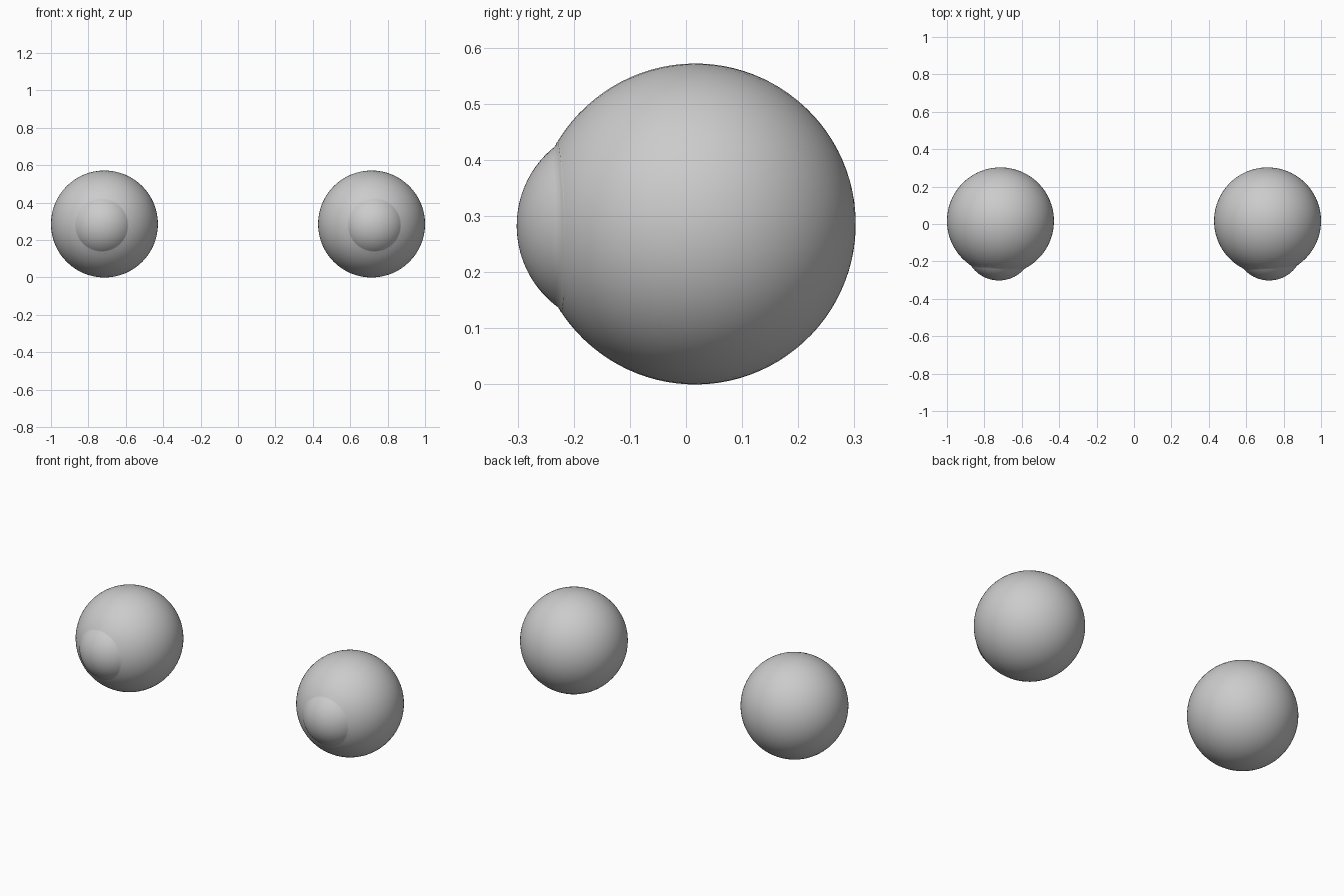
import bpy, bmesh, math
from mathutils import Vector, Matrix

if "Cube" in bpy.data.objects:
    bpy.data.objects.remove(bpy.data.objects["Cube"])

R = 0.286                      # eyeball radius
CAP_R, TIP = 0.181, 0.3185     # cornea curvature and tip distance


def lathe(name, profile, matrix, steps=64):
    """Spin (radius, height) points about local Z and place the result."""
    bm = bmesh.new()
    verts = [bm.verts.new((r, 0, h)) for r, h in profile]
    edges = [bm.edges.new(p) for p in zip(verts, verts[1:])]
    bmesh.ops.spin(bm, geom=verts + edges, cent=(0, 0, 0), axis=(0, 0, 1),
                   angle=2 * math.pi, steps=steps)
    bmesh.ops.remove_doubles(bm, verts=bm.verts, dist=1e-5)
    bmesh.ops.recalc_face_normals(bm, faces=bm.faces)
    for f in bm.faces:
        f.smooth = True
    mesh = bpy.data.meshes.new(name)
    bm.to_mesh(mesh)
    bm.free()
    obj = bpy.data.objects.new(name, mesh)
    obj.matrix_world = matrix
    bpy.context.collection.objects.link(obj)
    return obj


# Eyeball: half circle from back pole to front pole
ball = [(R * math.sin(a), -R * math.cos(a))
        for a in (math.pi * i / 48 for i in range(49))]
ball[0], ball[-1] = (0, -R), (0, R)

# Cornea: shallow dome with a softly rolled rim
cornea = []
for i in range(17):
    r = 0.146 * i / 16
    cornea.append((r, TIP - CAP_R + math.sqrt(CAP_R ** 2 - r * r)))
cornea += [(0.151, 0.2435), (0.154, 0.240), (0.1545, 0.237), (0.152, 0.235)]

# Two eyes, gazing forward with a slight outward and downward tilt
for side, label in ((-1, "left"), (1, "right")):
    gaze = Vector((side * 0.06, -1, -0.022))
    rot = gaze.to_track_quat('Z', 'Y').to_matrix().to_4x4()
    place = Matrix.Translation((side * 0.714, 0.0165, R)) @ rot
    lathe(label + "_eyeball", ball, place)
    lathe(label + "_cornea", cornea, place)
